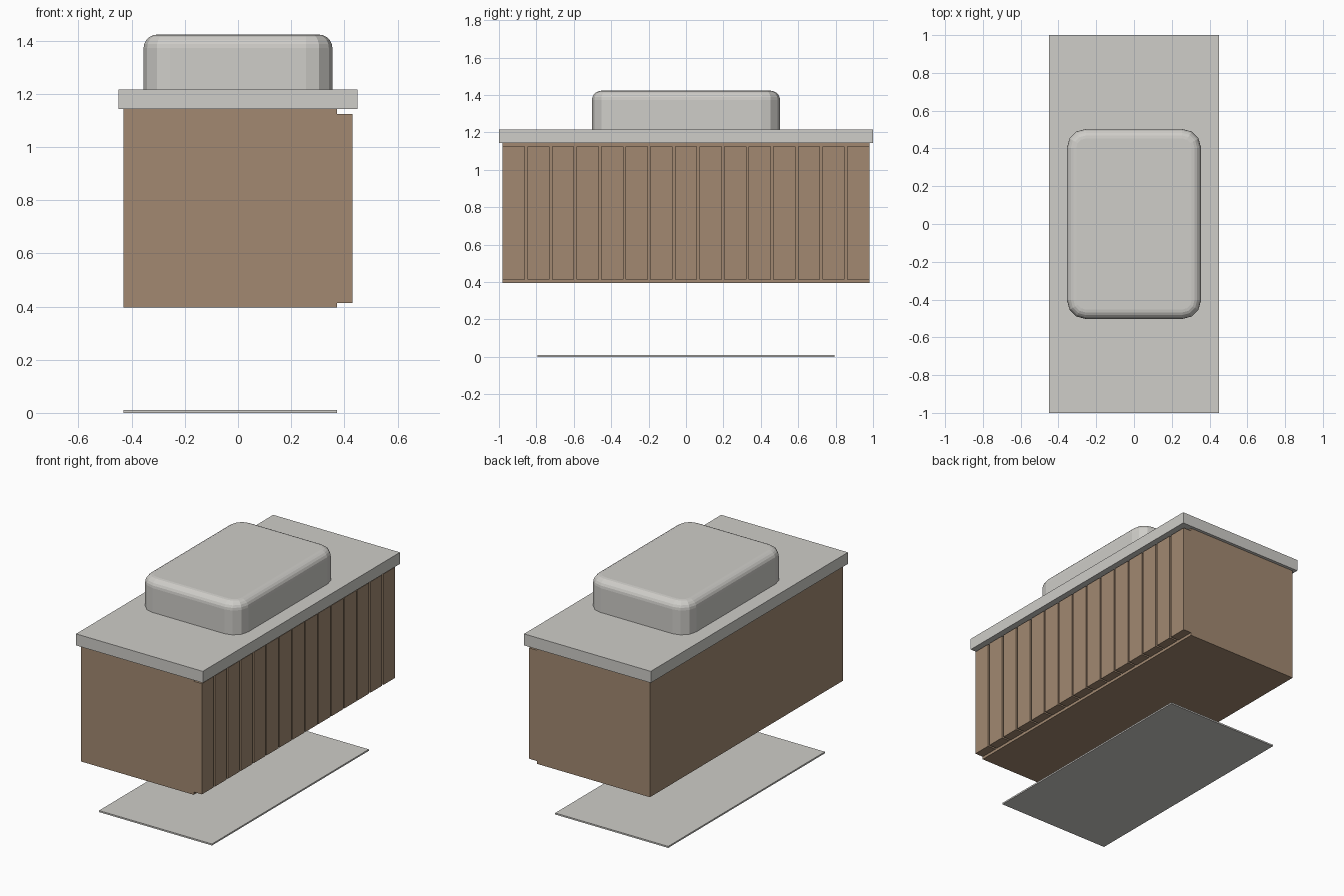
import bpy
import bmesh
import math

if "Cube" in bpy.data.objects:
    bpy.data.objects.remove(bpy.data.objects["Cube"])


def material(name, rgb):
    m = bpy.data.materials.new(name)
    m.diffuse_color = (*rgb, 1)
    m.use_nodes = True
    m.node_tree.nodes["Principled BSDF"].inputs["Base Color"].default_value = m.diffuse_color
    return m


stone = material("pale grey stone", (0.62, 0.61, 0.58))
wood = material("warm brown wood", (0.36, 0.25, 0.165))


def finish(name, bm, mat):
    bmesh.ops.recalc_face_normals(bm, faces=bm.faces)
    mesh = bpy.data.meshes.new(name)
    bm.to_mesh(mesh)
    bm.free()
    mesh.materials.append(mat)
    obj = bpy.data.objects.new(name, mesh)
    bpy.context.collection.objects.link(obj)
    return obj


def box(name, x, y, z, mat):
    """Box from (min, max) ranges on each axis."""
    bm = bmesh.new()
    bmesh.ops.create_cube(bm, size=1)
    for v in bm.verts:
        v.co = [r[0] + (c + 0.5) * (r[1] - r[0]) for c, r in zip(v.co, (x, y, z))]
    return finish(name, bm, mat)


def outline(hx, hy, radius, segments=3):
    """Rounded rectangle in plan."""
    pts = []
    for i, (sx, sy) in enumerate(((1, 1), (-1, 1), (-1, -1), (1, -1))):
        for k in range(segments + 1):
            a = math.pi / 2 * (i + k / segments)
            pts.append((sx * (hx - radius) + radius * math.cos(a),
                        sy * (hy - radius) + radius * math.sin(a)))
    return pts


def basin(name, hx, hy, z0, z1, corner, edge, steps, mat):
    """Rounded block whose top edge rolls over in a quarter circle."""
    levels = [(0, z0)]
    for k in range(steps + 1):
        a = math.pi / 2 * k / steps
        levels.append((edge * (1 - math.cos(a)), z1 - edge + edge * math.sin(a)))
    bm = bmesh.new()
    rings = [[bm.verts.new((x, y, z)) for x, y in outline(hx - i, hy - i, corner - i)]
             for i, z in levels]
    for low, high in zip(rings, rings[1:]):
        n = len(low)
        for j in range(n):
            k = (j + 1) % n
            bm.faces.new((low[j], low[k], high[k], high[j]))
    bm.faces.new(rings[0])
    bm.faces.new(rings[-1])
    return finish(name, bm, mat)


# Wall-hung cabinet and the thin floor mat below it
box("cabinet_body", (-0.43, 0.372), (-0.98, 0.98), (0.396, 1.143), wood)
box("floor_mat", (-0.43, 0.372), (-0.795, 0.795), (0, 0.01), stone)

# Row of vertical slats along the cabinet's long face
count, gap = 15, 0.012
pitch = (1.96 + gap) / count
for i in range(count):
    y = -0.98 + i * pitch
    box(f"slat_{i + 1}", (0.372, 0.43), (y, y + pitch - gap), (0.414, 1.125), wood)

# Countertop and the rounded block on it
box("countertop", (-0.45, 0.45), (-1, 1), (1.143, 1.217), stone)
basin("basin", 0.355, 0.503, 1.217, 1.423, 0.1, 0.05, 5, stone)
